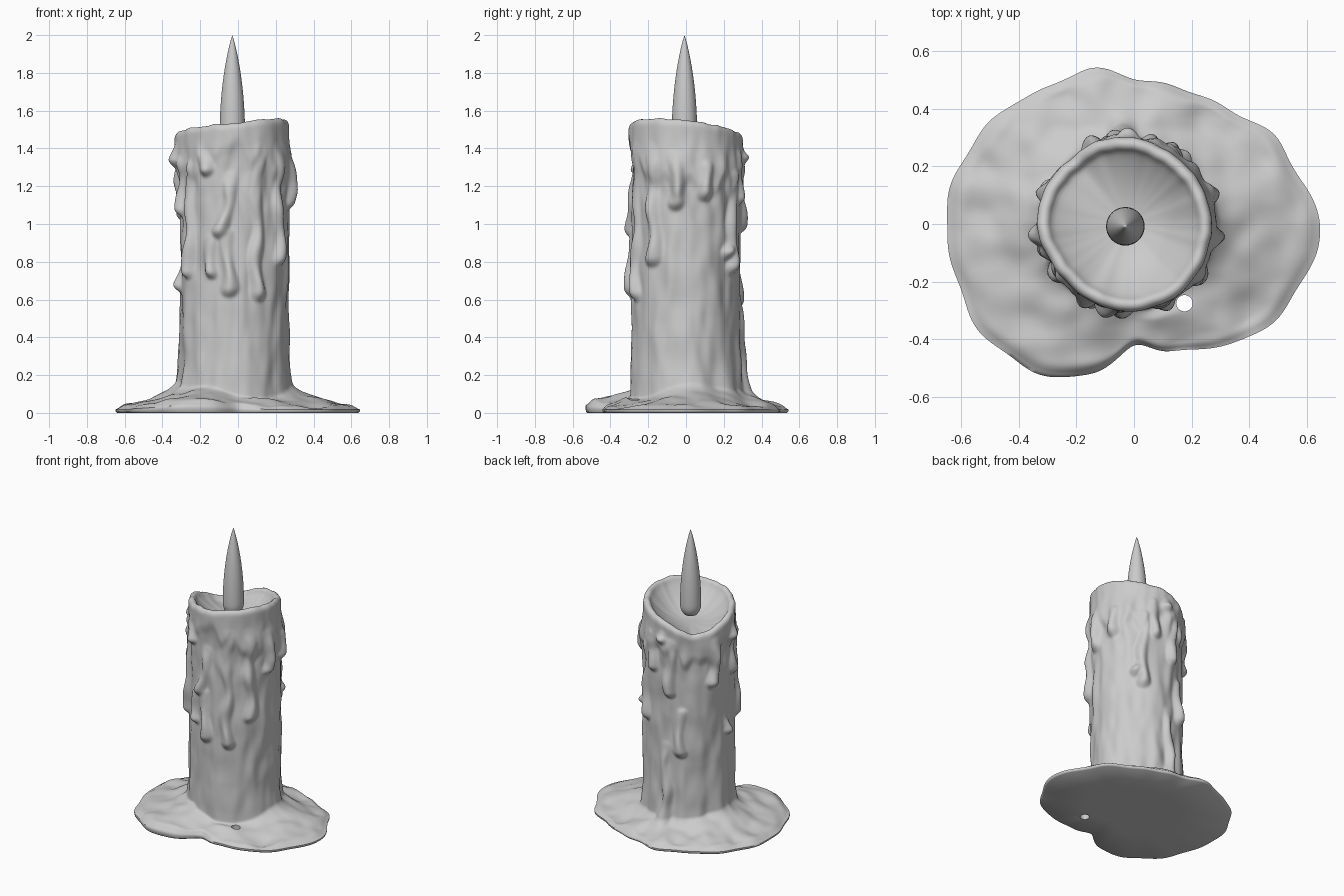
import bpy, bmesh, math
from math import sin, cos, radians, exp, pi, sqrt
from mathutils import Vector, noise

if "Cube" in bpy.data.objects:
    bpy.data.objects.remove(bpy.data.objects["Cube"])

N = 224                       # columns round the candle
C = Vector((-0.02, 0, 0))     # body axis

# Values evenly spaced round the circle, starting at +x
OUTLINE = [.645, .6, .577, .53, .506, .494, .51, .555, .56, .592, .617, .647,
           .648, .647, .65, .635, .61, .53, .43, .452, .5, .56, .597, .628]
RIM = [1.55, 1.515, 1.475, 1.4, 1.48, 1.515, 1.535, 1.56]
RIM_R = [.288, .286, .288, .3, .31, .31, .318, .295, .295, .302, .3, .292]
FOOT = [1.1, .8, .75, .85, 1.25, .7, .3, .25]
CURTAIN = [1.2, 1.19, 1.22, 1.3, 1.22, 1.2, 1.3, 1.27, 1.36, 1.40, 1.34, 1.22]
# Drips: angle, top z, bottom z, sideways lean in degrees
DRIPS = [(234, 1.40, 1.29, 4), (269, 1.25, .97, -13), (245, .92, .75, 0), (296, 1.4, .64, -2),
         (322, 1.40, .82, 3), (348, 1.36, 1.12, 3), (187, 1.40, 1.34, 2), (196, 1.32, 1.08, 1),
         (183, .76, .68, 1), (20, 1.3, 1.17, 2), (52, .9, .86, -3), (60, 1.25, .78, -3),
         (73, 1.36, 1.14, 0), (92, 1.38, 1.36, 0), (103, 1.33, .99, -2), (115, .85, .59, -2),
         (160, 1.33, 1.06, -1), (215, 1.3, .75, 1), (263, .95, .66, 1), (94, .6, .13, 2)]


def ring(vals, a):
    """Cyclic smooth (Catmull-Rom) value at angle a in degrees."""
    n = len(vals)
    f = (a % 360) / 360 * n
    i, t = int(f), f - int(f)
    p, q, r, s = (vals[(i + k) % n] for k in (-1, 0, 1, 2))
    return q + .5 * t * (r - p + t * (2 * p - 5 * q + 4 * r - s + t * (3 * (q - r) + s - p)))


def step(lo, hi, x):
    t = min(1, max(0, (x - lo) / (hi - lo)))
    return t * t * (3 - 2 * t)


def drip_bump(a, z):
    """Tallest drip at this spot; drips wander and swell toward their lower end."""
    best = 0
    for a0, z0, z1, lean in DRIPS:
        if not z1 - .1 < z < z0 + .1:
            continue
        t = min(1, max(0, (z - z0) / (z1 - z0)))
        da = (a - a0 - lean * t + 180) % 360 - 180
        s = .3 * radians(da) + .012 * sin(z * 17 + a0)
        dz = max(0, z - z0, z1 - z)
        w = .036 + .01 * t ** 3 + .006 * sin(z * 23 + a0)
        q = 1 - (s * s + dz * dz) / w ** 2
        if q > 0:
            best = max(best, (.012 + .03 * t + .005 * sin(z * 29 + a0)) * q)
    return best


def body_radius(a, z):
    th = radians(a)
    r = .287 + .012 * noise.noise(Vector((3.2 * cos(th), 3.2 * sin(th), z * 2)))
    r += .010 * noise.noise(Vector((5 * cos(th), 5 * sin(th), z * 6)))
    top = step(1.25, 1.48, z)
    r = r * (1 - top) + (ring(RIM_R, a) - .007) * top
    edge = ring(CURTAIN, a) + .035 * sin(11 * th) + .025 * sin(17 * th + 1)
    r += .016 * step(edge - .04, edge + .04, z) * (1 - .5 * top)        # thick upper wax
    r += .012 * noise.noise(Vector((6 * cos(th), 6 * sin(th), z * 7 + 5))) * step(1, 1.2, z) * (1 - .6 * top)
    r += .055 * ring(FOOT, a) * exp(-z / .12) * (1 + .45 * sin(9 * th))  # flared foot
    return r + drip_bump(a, z) * (1 - step(1.36, 1.47, z))


def column(a):
    """One profile: underside edge, puddle, body, lip, bowl."""
    th = radians(a)
    d = Vector((cos(th), sin(th), 0))
    out = d * (ring(OUTLINE, a) + .008 * sin(13 * th) * sin(3 * th))
    thick = .03 + .035 * exp(-(((a - 245) / 25) ** 2))
    z0 = thick + .03 + .08 * ring(FOOT, a)
    foot = C + d * body_radius(a, z0)
    pts = [out * .5, out * .985, out * .997 + Vector((0, 0, .006)), out + Vector((0, 0, thick * .4))]
    for i in range(26):                                     # puddle top, inward
        q = 1 - i / 26
        p = foot.lerp(out, q)
        n = noise.noise(Vector((p.x * 5, p.y * 5, 3))) + .5 * noise.noise(Vector((p.x * 11, p.y * 11, 7)))
        z = thick + (z0 - thick) * (.75 * (1 - q) + .25 * exp(-q * 7)) * (1 - q * .3)
        z += .028 * n * min(1, q * 4) * min(1, (1 - q) * 5)
        p.z = max(.014, z - thick * .4 * step(.86, 1, q))
        pts.append(p)
    rim = ring(RIM, a) + .010 * noise.noise(Vector((4 * cos(th), 4 * sin(th), 9)))
    top = rim - .03
    for i in range(151):                                    # body, upward
        z = z0 + (top - z0) * i / 150
        pts.append(C + d * body_radius(a, z) + Vector((0, 0, z)))
    r = body_radius(a, top)
    for k in range(1, 9):                                   # rounded lip
        f = pi * k / 8
        pts.append(C + d * (r - .024 * (1 - cos(f))) + Vector((0, 0, top + .03 * sin(f))))
    for k in range(1, 16):                                  # melted bowl
        f = 1 - k / 16
        pts.append(C + d * (r - .048) * f + Vector((0, 0, 1.365 + (top - 1.365) * f ** 2.2)))
    return pts


def finish(bm, name):
    bmesh.ops.recalc_face_normals(bm, faces=bm.faces)
    me = bpy.data.meshes.new(name)
    bm.to_mesh(me)
    bm.free()
    me.shade_smooth()
    ob = bpy.data.objects.new(name, me)
    bpy.context.collection.objects.link(ob)
    return ob


def skin(cols, start, end):
    """Bridge profile columns into a closed shell with end points."""
    bm = bmesh.new()
    g = [[bm.verts.new(p) for p in col] for col in cols]
    s, e = bm.verts.new(start), bm.verts.new(end)
    for i, col in enumerate(g):
        nxt = g[(i + 1) % len(g)]
        bm.faces.new((s, nxt[0], col[0]))
        bm.faces.new((e, col[-1], nxt[-1]))
        for j in range(len(col) - 1):
            bm.faces.new((col[j], nxt[j], nxt[j + 1], col[j + 1]))
    return bm


# Melted wax: puddle, body, drips and bowl as one skin
bm = skin([column(360 * i / N) for i in range(N)], (0, 0, 0), C + Vector((0, 0, 1.365)))
soft = [v for v in bm.verts if v.co.z > .05]
for _ in range(3):
    bmesh.ops.smooth_vert(bm, verts=soft, factor=.5, use_axis_x=True, use_axis_y=True, use_axis_z=True)
wax = finish(bm, "melted_candle_wax")

# Small hole through the puddle beside the foot
bm = bmesh.new()
bmesh.ops.create_cone(bm, cap_ends=True, segments=20, radius1=.032, radius2=.026, depth=.3)
bmesh.ops.translate(bm, verts=bm.verts, vec=(.175, -.275, .05))
cutter = finish(bm, "puddle_hole_cutter")
cutter.hide_render = True
mod = wax.modifiers.new("hole", 'BOOLEAN')
mod.operation, mod.object, mod.solver = 'DIFFERENCE', cutter, 'EXACT'
bpy.context.view_layer.objects.active = wax
wax.select_set(True)
bpy.ops.object.modifier_apply(modifier=mod.name)
bpy.data.objects.remove(cutter)
bpy.ops.object.shade_smooth_by_angle(angle=radians(60))

# Flame: slim teardrop with a rounded bottom
cols = []
for i in range(32):
    d = Vector((cos(2 * pi * i / 32), sin(2 * pi * i / 32), 0))
    col = []
    for k in range(1, 32):
        z = 1.395 + .605 * k / 32
        u = (z - 1.48) / .52
        r = .067 * ((1 - u * u) ** .9 if u > 0 else sqrt(max(0, 1 - ((1.48 - z) / .085) ** 2)))
        col.append(d * r + Vector((-.03, -.008, z)))
    cols.append(col)
finish(skin(cols, (-.03, -.008, 1.395), (-.03, -.008, 2)), "flame")
